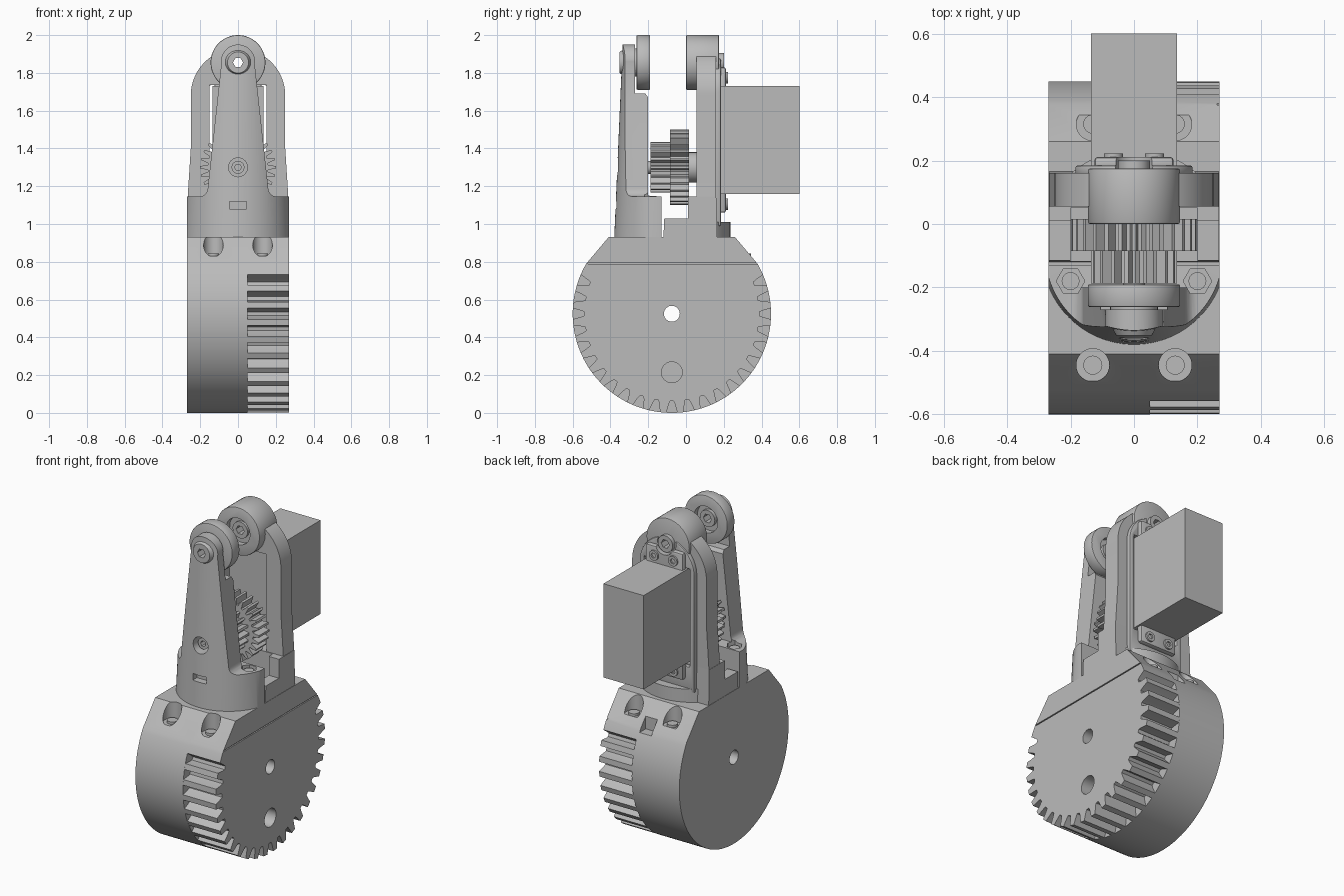
import bpy, bmesh
from math import sin, cos, pi, radians

if "Cube" in bpy.data.objects:
    bpy.data.objects.remove(bpy.data.objects["Cube"], do_unlink=True)

grey = bpy.data.materials.new("light grey")
grey.use_nodes = True
COLOUR = (0.5, 0.5, 0.5, 1)
grey.diffuse_color = COLOUR
grey.node_tree.nodes["Principled BSDF"].inputs["Base Color"].default_value = COLOUR
parts = []


def prism(name, pts, axis, a, b, scale_about=None, scale=1):
    """Extrude a 2D profile along an axis, optionally tapering the far end."""
    def put(p, t):
        u, v = p
        return {"x": (t, u, v), "y": (u, t, v), "z": (u, v, t)}[axis]

    far = pts
    if scale_about:
        cu, cv = scale_about
        far = [(cu + (u - cu) * scale, cv + (v - cv) * scale) for u, v in pts]
    bm = bmesh.new()
    low = [bm.verts.new(put(p, a)) for p in pts]
    high = [bm.verts.new(put(p, b)) for p in far]
    bm.faces.new(low)
    bm.faces.new(high)
    n = len(pts)
    for i in range(n):
        j = (i + 1) % n
        bm.faces.new((low[i], low[j], high[j], high[i]))
    bmesh.ops.recalc_face_normals(bm, faces=bm.faces)
    mesh = bpy.data.meshes.new(name)
    bm.to_mesh(mesh)
    bm.free()
    mesh.materials.append(grey)
    ob = bpy.data.objects.new(name, mesh)
    bpy.context.collection.objects.link(ob)
    parts.append(ob)
    return ob


def arc(c, r, start, end, n):
    return [(c[0] + r * cos(radians(start + (end - start) * i / n)),
             c[1] + r * sin(radians(start + (end - start) * i / n))) for i in range(n + 1)]


def cyl(name, axis, c, r, a, b, n=48):
    return prism(name, arc(c, r, 0, 360, n)[:-1], axis, a, b)


def box(name, x0, x1, y0, y1, z0, z1):
    return prism(name, [(x0, y0), (x1, y0), (x1, y1), (x0, y1)], "z", z0, z1)


def bake(ob):
    bpy.context.view_layer.update()
    dg = bpy.context.evaluated_depsgraph_get()
    mesh = bpy.data.meshes.new_from_object(ob.evaluated_get(dg))
    ob.modifiers.clear()
    ob.data = mesh


def combine(targets, tools, mode="DIFFERENCE"):
    for ob in targets:
        for tool in tools:
            mod = ob.modifiers.new("cut", "BOOLEAN")
            mod.operation, mod.object, mod.solver = mode, tool, "EXACT"
        bake(ob)
    for tool in tools:
        parts.remove(tool)
        bpy.data.objects.remove(tool, do_unlink=True)


def bevel(ob, width, segments=2):
    mod = ob.modifiers.new("bevel", "BEVEL")
    mod.width, mod.segments, mod.limit_method = width, segments, "ANGLE"
    mod.angle_limit = radians(50)
    bake(ob)


def gear_profile(c, root, tip, n):
    pts = []
    for i in range(n):
        for k, r in ((-0.36, root), (-0.14, tip), (0.14, tip), (0.36, root)):
            t = 2 * pi * (i + k) / n
            pts.append((c[0] + r * cos(t), c[1] + r * sin(t)))
    return pts


# Drum base: plain half and toothed half, flat deck with sloped shoulders
HUB, R = (-0.075, 0.525), 0.525
deck = [(-0.41, 0.93), (0.26, 0.93)]
plain = arc(HUB, R, 30.3, -210.3, 96)
toothed = arc(HUB, R, 30.3, 25, 3)
for i in range(23):
    mid = 20 - 10 * i
    for off, r in ((3.2, R), (2, 0.48), (1.2, 0.463), (-1.2, 0.463), (-2, 0.48), (-3.2, R)):
        toothed += arc(HUB, r, mid + off, mid, 1)[:1]
toothed += arc(HUB, R, -205, -210.3, 3)
drum = prism("drum_plain_half", plain + deck, "x", -0.27, 0.05)
gear_half = prism("drum_toothed_half", toothed + deck, "x", 0.05, 0.27)
cuts = [cyl("cutter", "x", HUB, 0.042, -1, 1)]
for x in (-0.13, 0.13):
    for y in (-0.445, 0.315):
        cuts.append(cyl("cutter", "z", (x, y), 0.052, 0.83, 1.2))
cuts.append(box("cutter", -0.04, 0.04, 0.33, 0.5, 0.77, 0.85))
combine([drum, gear_half], cuts)
combine([gear_half], [cyl("cutter", "x", (-0.075, 0.215), 0.055, 0.12, 1),
                      box("cutter", 0.262, 0.3, -0.52, 0.38, 0.787, 0.794)])
for x in (-0.13, 0.13):
    for y in (-0.445, 0.315):
        cyl("deck_screw", "z", (x, y), 0.03, 0.82, 0.845, 24)

# Stepped mounting block on the deck, with clearance for the gears
block = prism("mounting_block", [(-0.12, 0.92), (-0.115, 1.03), (0.01, 1.03), (0.01, 1.145),
                                 (0.16, 1.145), (0.165, 0.92)], "x", -0.268, 0.268)
combine([block], [box("cutter", -0.2, 0.2, -0.3, 0.05, 0.97, 1.3)])
foot = cyl("rear_foot", "z", (0, -0.065), 0.3, 0.925, 1.01, 64)
combine([foot], [box("keep", -0.265, 0.265, 0.1, 0.5, 0.9, 1.1)], "INTERSECT")

# Front arm: tapered round shell trimmed to its front and side outlines
shell = prism("front_arm", arc((0, -0.09), 0.29, 0, 360, 96)[:-1], "z", 0.925, 1.96, (0, -0.09), 0.845)
right_edge = [(0.27, 0.9), (0.27, 1.145)] + arc((0.205, 1.19), 0.045, -90, -180, 6) + [(0.088, 1.85)]
outline = (right_edge + arc((0, 1.86), 0.09, 0, 180, 24) + [(-x, z) for x, z in reversed(right_edge)])
combine([shell], [prism("keep", outline, "y", -0.6, 0.2),
                  prism("keep", [(-0.6, 0.9), (-0.13, 0.9), (-0.13, 1.145), (-0.2, 1.15), (-0.2, 1.67),
                                 (-0.215, 1.69), (-0.27, 1.69), (-0.27, 2.1), (-0.6, 2.1)],
                        "x", -0.5, 0.5)], "INTERSECT")
cuts = [cyl("cutter", "y", (0, 1.3), 0.05, -0.6, -0.25), box("cutter", -0.045, 0.045, -0.6, -0.33, 1.08, 1.12)]
for x in (-0.2, 0.2):
    cuts.append(cyl("cutter", "z", (x, -0.18), 0.045, 1.1, 1.3, 6))
combine([shell], cuts)
for x in (-0.2, 0.2):
    cyl("arm_screw", "z", (x, -0.18), 0.028, 1.05, 1.135, 24)

# Rear arm with a window for the motor
half = [(0.268, 0.92), (0.266, 1.15), (0.25, 1.4), (0.25, 1.68)]
rear = prism("rear_arm", half + arc((0, 1.68), 0.25, 5, 175, 40) + [(-x, z) for x, z in reversed(half)],
             "y", 0.055, 0.16)
plate_top = arc((0, 1.7), 0.185, 0, 180, 32)
plate = prism("rear_plate", [(0.185, 0.99)] + plate_top + [(-0.185, 0.99)], "y", 0.15, 0.185)
combine([rear, plate], [box("cutter", -0.152, 0.152, -0.1, 0.5, 1.14, 1.735)])
bevel(plate, 0.008)

# Pivot discs at the top, with sockets facing each other
PIVOT = (0, 1.855)
front_disc = cyl("front_pivot_disc", "y", PIVOT, 0.145, -0.262, -0.19, 64)
rear_disc = cyl("rear_pivot_disc", "y", PIVOT, 0.145, 0.0, 0.175, 64)
bevel(front_disc, 0.006)
bevel(rear_disc, 0.006)
combine([front_disc, rear_disc], [cyl("cutter", "y", PIVOT, 0.08, -0.225, 0.035)])
front_washer = cyl("front_washer", "y", PIVOT, 0.075, -0.275, -0.255)
head = prism("pivot_screw_head", arc(PIVOT, 0.078, 0, 360, 40)[:-1], "y", -0.31, -0.352, PIVOT, 0.72)
rings = [cyl("pivot_nut", "y", PIVOT, 0.05, a, b) for a, b in ((-0.235, -0.205), (0.02, 0.05), (0.17, 0.2))]

# Motor box with its mounting flange
motor = box("motor_box", -0.135, 0.135, 0.11, 0.6, 1.16, 1.73)
flange = box("motor_flange", -0.125, 0.125, 0.17, 0.212, 1.06, 1.83)
bevel(flange, 0.012)
combine([flange, plate], [cyl("cutter", "y", PIVOT, 0.062, 0.1, 0.4)])
for x in (-0.065, 0.065):
    for z in (1.105, 1.775):
        screw = cyl("flange_screw", "y", (x, z), 0.03, 0.2, 0.222, 24)
        combine([screw], [cyl("cutter", "y", (x, z), 0.016, 0.21, 0.3, 6)])

# Hexagonal bore through the whole pivot
combine([shell, rear, plate, front_disc, rear_disc, front_washer, head] + rings,
        [cyl("cutter", "y", PIVOT, 0.027, -1, 1, 6)])

# Stepped gear pair on its shaft
AXLE = (0, 1.3)
prism("large_gear", gear_profile(AXLE, 0.16, 0.2, 28), "y", -0.085, 0.015)
prism("small_gear", gear_profile(AXLE, 0.1, 0.135, 18), "y", -0.188, -0.085)
cyl("gear_hub", "y", AXLE, 0.08, 0.01, 0.115)
shaft = cyl("gear_shaft", "y", AXLE, 0.034, -0.335, 0.05, 32)
combine([shaft], [cyl("cutter", "y", AXLE, 0.018, -0.5, -0.3, 6)])

# Smooth the curved surfaces, keeping hard edges
bpy.ops.object.select_all(action="DESELECT")
for ob in parts:
    ob.select_set(True)
bpy.context.view_layer.objects.active = parts[0]
bpy.ops.object.shade_smooth_by_angle(angle=radians(30))
